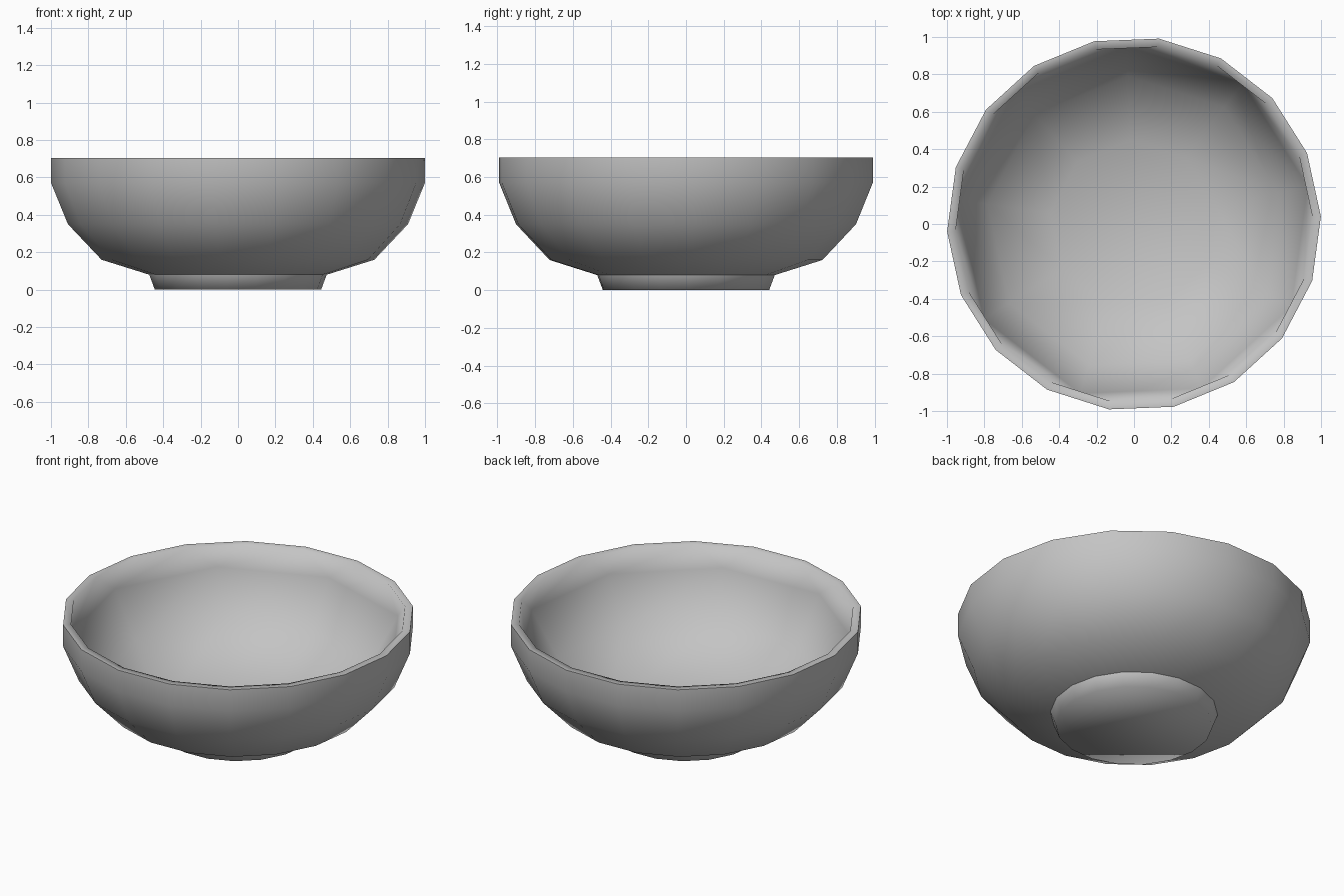
import bpy, bmesh
from math import cos, sin, radians

cube = bpy.data.objects.get("Cube")
if cube:
    bpy.data.objects.remove(cube)

grey = bpy.data.materials.new("plain_grey")
grey.use_nodes = True
colour = (0.55, 0.55, 0.55, 1)
grey.diffuse_color = colour
grey.node_tree.nodes["Principled BSDF"].inputs["Base Color"].default_value = colour

SIDES = 18
TURN = 2.3  # degrees the facets are rotated from the x axis


def ring(bm, radius, z, count=SIDES, turn=TURN):
    angles = [radians(turn + 360 * i / count) for i in range(count)]
    return [bm.verts.new((radius * cos(a), radius * sin(a), z)) for a in angles]


def bridge(bm, low, high):
    n = len(low)
    for i in range(n):
        j = (i + 1) % n
        bm.faces.new((low[i], low[j], high[j], high[i]))


def finish(bm, name, sharp_rings=()):
    for f in bm.faces:
        f.smooth = True
    for loop in sharp_rings:
        for a, b in zip(loop, loop[1:] + loop[:1]):
            bm.edges.get((a, b)).smooth = False
    mesh = bpy.data.meshes.new(name)
    bm.to_mesh(mesh)
    bm.free()
    mesh.materials.append(grey)
    obj = bpy.data.objects.new(name, mesh)
    bpy.context.collection.objects.link(obj)


# Bowl: outer wall, rim and inner wall
bm = bmesh.new()
outer = [ring(bm, r, z) for r, z in
         ((0.475, 0.08), (0.73, 0.16), (0.91, 0.35), (1.0, 0.57), (1.0, 0.705))]
lip = ring(bm, 0.955, 0.705)
walls = outer + [lip]
for low, high in zip(walls, walls[1:]):
    bridge(bm, low, high)

# Inside of the bowl has half as many sides
inner = [ring(bm, r, z, SIDES // 2, TURN + 10) for r, z in
         ((0.95, 0.57), (0.79, 0.3), (0.45, 0.13))]
for k, v in enumerate(inner[0]):
    a, b, c = (lip[(2 * k + i) % SIDES] for i in range(3))
    after = inner[0][(k + 1) % len(inner[0])]
    bm.faces.new((a, b, v))
    bm.faces.new((b, c, after, v))
for high, low in zip(inner, inner[1:]):
    bridge(bm, high, low)
bm.faces.new(inner[-1])
finish(bm, "bowl", [outer[-1]])

# Foot: short tapered base with a closed underside
bm = bmesh.new()
base = ring(bm, 0.445, 0)
top = ring(bm, 0.475, 0.08)
bridge(bm, base, top)
bm.faces.new(base[::-1])
finish(bm, "foot")
